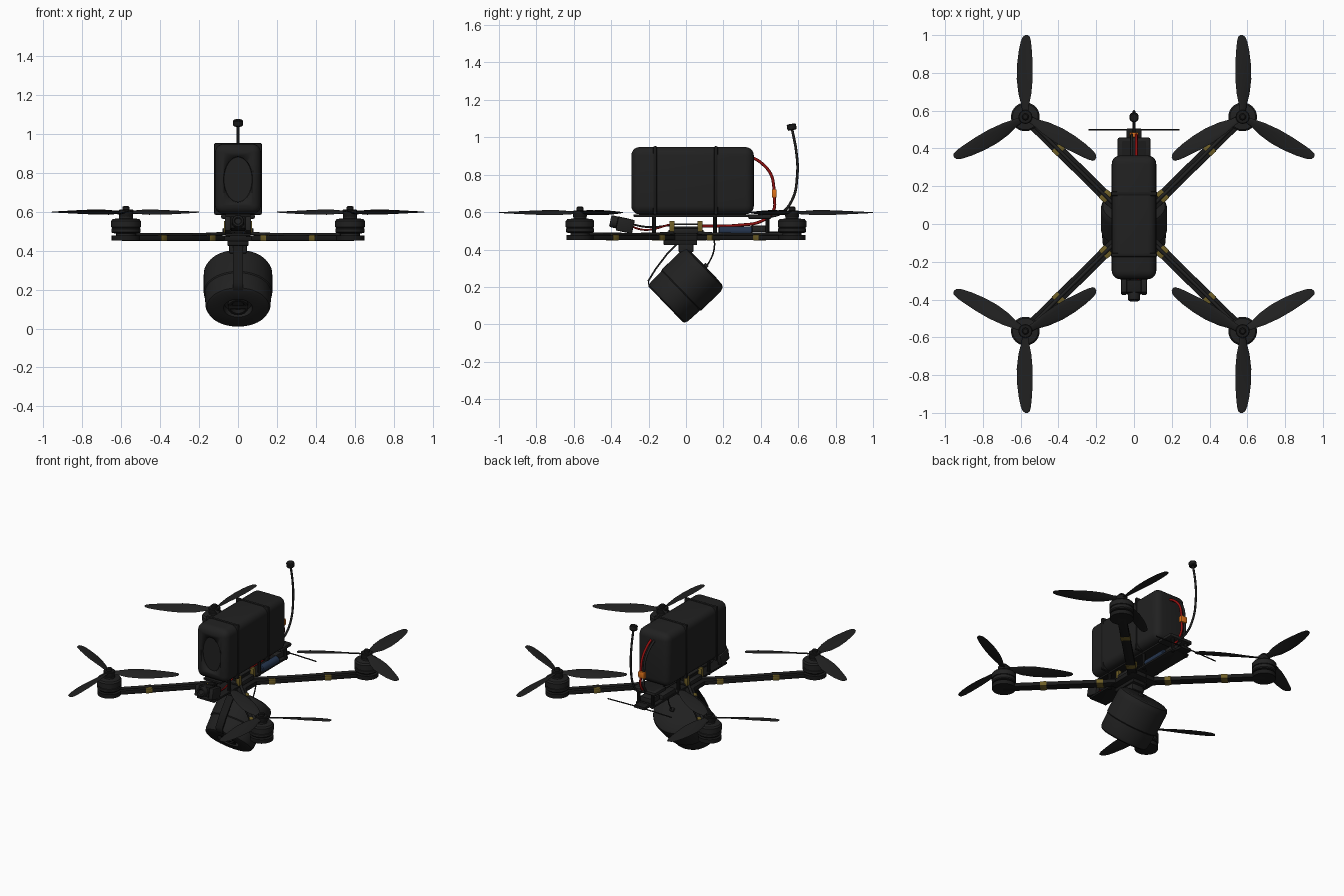
import bpy, bmesh, math
from mathutils import Matrix, Vector

if "Cube" in bpy.data.objects:
    bpy.data.objects.remove(bpy.data.objects["Cube"])

def material(name, r, g, b):
    m = bpy.data.materials.new(name)
    m.diffuse_color = (r, g, b, 1)
    m.use_nodes = True
    m.node_tree.nodes["Principled BSDF"].inputs["Base Color"].default_value = m.diffuse_color
    return m

BLACK = material("soft black", 0.015, 0.015, 0.015)
CARBON = material("carbon black", 0.010, 0.010, 0.010)
GOLD = material("dark gold tape", 0.16, 0.115, 0.02)
ORANGE = material("orange connector", 0.75, 0.17, 0.01)
RED = material("red wire", 0.28, 0.005, 0.005)
BLUE = material("navy capacitor", 0.018, 0.035, 0.075)

def finish(bm, name, mat, mtx=None, angle=35):
    if mtx is not None:
        bm.transform(mtx)
    bmesh.ops.recalc_face_normals(bm, faces=bm.faces)
    me = bpy.data.meshes.new(name)
    bm.to_mesh(me)
    bm.free()
    me.materials.append(mat)
    for p in me.polygons:
        p.use_smooth = True
    me.set_sharp_from_angle(angle=math.radians(angle))
    ob = bpy.data.objects.new(name, me)
    bpy.context.collection.objects.link(ob)
    return ob

def box(name, mat, loc, size, bevel=0.0, rot=None, segs=2):
    bm = bmesh.new()
    bmesh.ops.create_cube(bm, size=1)
    bmesh.ops.scale(bm, vec=size, verts=bm.verts)
    if bevel:
        bmesh.ops.bevel(bm, geom=bm.edges[:], offset=bevel, segments=segs, profile=0.5, affect='EDGES')
    m = Matrix.Translation(loc)
    return finish(bm, name, mat, m @ rot if rot else m)

def skin(bm, rings):
    """Join closed rings of points into a capped surface."""
    vs = [[bm.verts.new(p) for p in r] for r in rings]
    n = len(vs[0])
    for a, b in zip(vs, vs[1:]):
        for i in range(n):
            bm.faces.new((a[i], a[(i + 1) % n], b[(i + 1) % n], b[i]))
    bm.faces.new(vs[0][::-1])
    bm.faces.new(vs[-1])

def lathe(name, mat, profile, mtx, rx=1.0, ry=1.0, n=32):
    bm = bmesh.new()
    skin(bm, [[(r * rx * math.cos(2 * math.pi * i / n), r * ry * math.sin(2 * math.pi * i / n), z)
               for i in range(n)] for r, z in profile])
    return finish(bm, name, mat, mtx)

def tube(name, mat, pts, radius):
    cu = bpy.data.curves.new(name, 'CURVE')
    cu.dimensions = '3D'
    cu.bevel_depth = radius
    cu.bevel_resolution = 2
    cu.use_fill_caps = True
    cu.resolution_u = 8
    sp = cu.splines.new('BEZIER')
    sp.bezier_points.add(len(pts) - 1)
    for bp, p in zip(sp.bezier_points, pts):
        bp.co = p
        bp.handle_left_type = bp.handle_right_type = 'AUTO'
    cu.materials.append(mat)
    ob = bpy.data.objects.new(name, cu)
    bpy.context.collection.objects.link(ob)
    return ob

T = Matrix.Translation
RX = lambda d: Matrix.Rotation(math.radians(d), 4, 'X')
RZ = lambda d: Matrix.Rotation(math.radians(d), 4, 'Z')

# battery with an oval dish in the front end
battery = box("battery_pack", BLACK, (0, 0.035, 0.768), (0.236, 0.655, 0.36), 0.045, segs=5)
cutter = lathe("battery_dish_cutter", BLACK, [(0.92, -0.02), (1, 0.03)],
               T((0, -0.293, 0.765)) @ RX(90), 0.078, 0.125, 40)
cutter.hide_render = True
cutter.hide_viewport = True
cut = battery.modifiers.new("dish", 'BOOLEAN')
cut.object = cutter
cut.solver = 'EXACT'

# battery straps
for y, n in ((-0.165, "front"), (0.16, "rear")):
    box(n + "_battery_strap", CARBON, (0, y, 0.768), (0.246, 0.022, 0.37), 0.009)

# frame plates
box("bottom_plate", CARBON, (0, 0.05, 0.482), (0.13, 0.80, 0.014), 0.003)
box("centre_plate", CARBON, (0, 0, 0.463), (0.20, 0.22, 0.03), 0.004)
box("top_plate", CARBON, (0, 0.08, 0.581), (0.13, 0.72, 0.014), 0.003)
box("rear_top_deck", BLACK, (0, 0.395, 0.575), (0.175, 0.125, 0.025), 0.01)
for y in (-0.17, 0.155, 0.435):
    for s in (-1, 1):
        lathe("standoff", CARBON, [(0.011, 0.47), (0.011, 0.585)], T((s * 0.052, y, 0)), n=10)

# electronics stack
for z, w in ((0.500, 0.15), (0.518, 0.12), (0.535, 0.13)):
    box("circuit_board", BLACK, (0, 0, z), (w * 0.8, w * 1.25, 0.009))
for x in (-0.06, 0.06):
    for y in (-0.075, 0.075):
        box("brass_spacer", GOLD, (x, y, 0.522), (0.026, 0.028, 0.062), 0.004)
for s in (-1, 1):
    box("speed_controller_block", BLACK, (s * 0.055, 0, 0.50), (0.05, 0.13, 0.03), 0.006)
lathe("capacitor", BLUE, [(0.018, -0.09), (0.024, -0.085), (0.024, 0.085), (0.018, 0.09)],
      T((0.045, 0.265, 0.50)) @ RX(90), n=20)
box("receiver", BLACK, (-0.04, 0.27, 0.505), (0.05, 0.14, 0.03), 0.005)
box("video_transmitter", BLACK, (0, 0.39, 0.51), (0.09, 0.09, 0.035), 0.005)

# front camera in its side mounts
for s in (-1, 1):
    box("camera_side_mount", BLACK, (s * 0.053, -0.325, 0.53), (0.03, 0.09, 0.075), 0.006, RX(-12))
box("camera_body", CARBON, (0, -0.335, 0.538), (0.075, 0.07, 0.065), 0.006, RX(-12))
lathe("camera_lens", BLACK, [(0.032, 0), (0.032, 0.04), (0.028, 0.046), (0.02, 0.046), (0.015, 0.04)],
      T((0, -0.36, 0.543)) @ RX(78), n=20)

# blade sections: radius, chord, pitch, sideways shift
BLADE = [(0.025, 0.034, 28, 0), (0.06, 0.042, 27, 0), (0.12, 0.072, 24, 0.002), (0.20, 0.088, 19, 0.003),
         (0.28, 0.084, 15, 0.002), (0.35, 0.070, 12, 0), (0.40, 0.054, 10, -0.003),
         (0.425, 0.036, 9, -0.005), (0.433, 0.014, 9, -0.007)]

def propeller(name, sx, sy):
    bm = bmesh.new()
    for k in range(3):
        turn = RZ(120 * k)
        rings = []
        for r, c, pitch, off in BLADE:
            p = math.radians(pitch)
            thick = 0.004 + 0.006 * (1 - r / 0.433)
            ring = []
            for i in range(12):
                a = 2 * math.pi * i / 12
                u, w = c / 2 * math.cos(a), thick / 2 * math.sin(a) + 0.004 * math.sin(a / 2)
                ring.append(turn @ Vector((u * math.cos(p) - w * math.sin(p) - off, r,
                                           u * math.sin(p) + w * math.cos(p))))
            rings.append(ring)
        skin(bm, rings)
    m = T((sx * 0.575, sy * 0.567, 0.595)) @ Matrix.Diagonal((-sx, sy, 1, 1))
    return finish(bm, name, BLACK, m, 50)

# four arms with motors, tape bands and propellers
for sx in (-1, 1):
    for sy in (-1, 1):
        n = ("front" if sy < 0 else "rear") + ("_left" if sx < 0 else "_right")
        ang = math.degrees(math.atan2(sy * 0.567, sx * 0.575))
        box(n + "_arm", CARBON, (sx * 0.31, sy * 0.306, 0.464), (0.76, 0.058, 0.027), 0.004, RZ(ang))
        for d in (0.15, 0.40):
            box(n + "_tape_band", GOLD, (sx * d, sy * d * 0.986, 0.464), (0.042, 0.063, 0.032), 0.004, RZ(ang))
        tube(n + "_motor_wire", BLACK, [(sx * 0.05, sy * 0.05, 0.49), (sx * 0.15, sy * 0.148, 0.483),
                                        (sx * 0.53, sy * 0.522, 0.482)], 0.009)
        at = T((sx * 0.575, sy * 0.567, 0))
        lathe(n + "_motor_pad", CARBON, [(0.073, 0.451), (0.073, 0.478)], at)
        lathe(n + "_motor", BLACK, [(0.050, 0.475), (0.050, 0.488), (0.070, 0.490), (0.075, 0.496),
                                    (0.075, 0.512), (0.071, 0.514), (0.071, 0.518), (0.076, 0.520),
                                    (0.076, 0.552), (0.068, 0.562), (0.035, 0.566), (0.035, 0.575)], at, n=40)
        lathe(n + "_propeller_hub", CARBON, [(0.034, 0.572), (0.037, 0.577), (0.037, 0.606), (0.033, 0.610),
                                             (0.018, 0.610), (0.018, 0.624), (0.012, 0.629)], at, n=24)
        propeller(n + "_propeller", sx, sy)

# tilted pod under the frame, with a lens facing forward and down
pod = T((0, -0.002, 0.205)) @ RX(134)
lathe("pod_body", BLACK, [(0.50, -0.149), (0.84, -0.146), (0.94, -0.138), (0.99, -0.12), (1, -0.10), (1, 0.03),
                          (0.97, 0.036), (0.95, 0.12), (0.91, 0.138), (0.84, 0.145), (0.42, 0.145),
                          (0.38, 0.115)], pod, 0.176, 0.152, 56)
lathe("pod_lens", CARBON, [(0.052, 0.10), (0.052, 0.14), (0.042, 0.14), (0.03, 0.125)], pod, n=28)
box("lens_bar", BLACK, pod @ Vector((0, 0, 0.138)), (0.10, 0.018, 0.01), 0.002, RX(134))
box("pod_mount", CARBON, (0, -0.03, 0.437), (0.11, 0.18, 0.026), 0.005)
box("pod_mount_neck", BLACK, (0, 0.0, 0.41), (0.09, 0.08, 0.05), 0.008)

# flat strap holding the pod
path = [(-0.05, 0.435), (-0.10, 0.385), (-0.165, 0.30), (-0.205, 0.235), (-0.20, 0.20)]
bm = bmesh.new()
skin(bm, [[(-0.026, y, z), (0.026, y, z), (0.026, y + 0.007, z - 0.006), (-0.026, y + 0.007, z - 0.006)]
          for y, z in path])
finish(bm, "pod_strap", CARBON, angle=60)
tube("pod_cable", BLACK, [(0.03, 0.10, 0.30), (0.03, 0.125, 0.335), (0.03, 0.15, 0.40), (0.03, 0.15, 0.48)], 0.004)
box("pod_cable_plug", BLACK, (0.03, 0.105, 0.312), (0.03, 0.025, 0.025), 0.004, RX(45))

# battery lead, connector and wiring
for x, mat, n in ((0.012, RED, "red"), (-0.012, BLACK, "black")):
    tube(n + "_battery_lead", mat, [(x, 0.34, 0.90), (x, 0.40, 0.865), (x, 0.455, 0.80), (x, 0.472, 0.72)], 0.008)
    tube(n + "_power_lead", mat, [(x, 0.472, 0.69), (x, 0.468, 0.61), (x, 0.41, 0.555),
                                  (x, 0.28, 0.53), (x, 0.08, 0.525)], 0.008)
box("power_connector", ORANGE, (0, 0.472, 0.70), (0.048, 0.026, 0.045), 0.006)
tube("camera_wire", RED, [(0.02, -0.31, 0.53), (0.03, -0.22, 0.505), (0.02, -0.08, 0.535)], 0.005)
tube("camera_signal_wire", BLACK, [(-0.02, -0.31, 0.54), (-0.03, -0.20, 0.52), (-0.02, -0.08, 0.53)], 0.005)

# rear whip antenna and crosswise receiver aerial
tube("antenna_mast", BLACK, [(0, 0.42, 0.575), (0, 0.50, 0.59), (0, 0.565, 0.66), (0, 0.595, 0.80),
                             (0, 0.59, 0.92), (0, 0.567, 1.045)], 0.007)
lathe("antenna_cap", CARBON, [(0.02, -0.017), (0.025, -0.012), (0.025, 0.012), (0.02, 0.017)],
      T((0, 0.565, 1.055)) @ RX(10), n=20)
tube("crosswise_aerial", CARBON, [(-0.24, 0.5, 0.482), (0, 0.5, 0.486), (0.24, 0.5, 0.482)], 0.004)
box("aerial_bracket", CARBON, (0, 0.475, 0.486), (0.08, 0.06, 0.02), 0.004)
